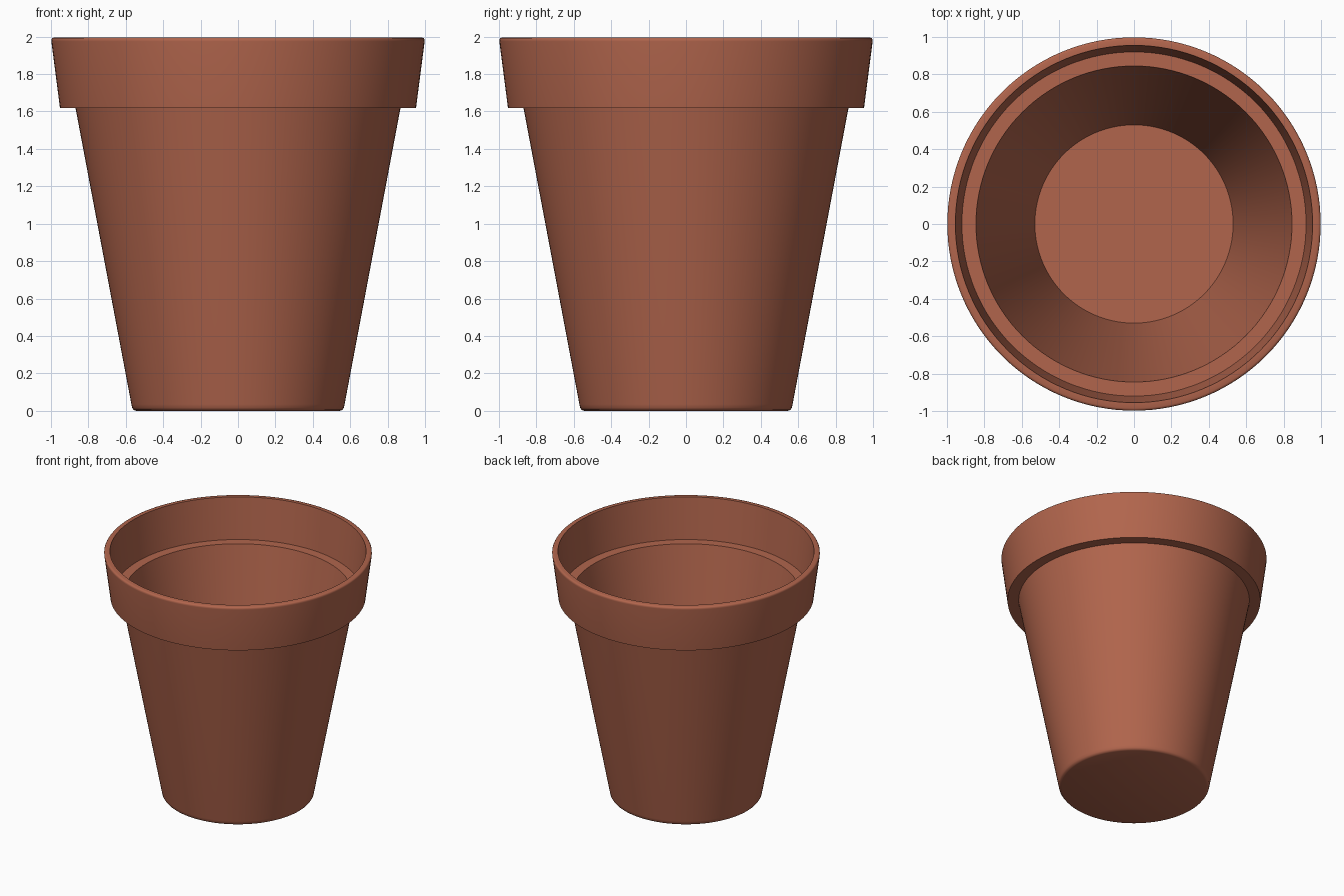
import bpy
import bmesh
from math import radians, tau
from mathutils import Vector

cube = bpy.data.objects.get("Cube")
if cube:
    bpy.data.objects.remove(cube, do_unlink=True)

# Terracotta clay
clay = bpy.data.materials.new("terracotta")
clay.use_nodes = True
color = (0.44, 0.13, 0.073, 1)
clay.diffuse_color = color
bsdf = clay.node_tree.nodes["Principled BSDF"]
bsdf.inputs["Base Color"].default_value = color
bsdf.inputs["Roughness"].default_value = 0.8

# Closed wall section as (radius, height)
underside = [(0, 0), (0.545, 0), (0.558, 0.005), (0.566, 0.016), (0.57, 0.035)]
collar = [(0.869, 1.62), (0.952, 1.62), (0.998, 1.975)]
lip = [(0.998, 1.985), (0.993, 1.992), (0.985, 1.995), (0.955, 1.995)]
inside = [(0.92, 1.66), (0.845, 1.66), (0.53, 0.04), (0, 0.04)]


def lathe(name, profile, steps):
    """Revolve a profile around the z axis into a smooth solid."""
    bm = bmesh.new()
    verts = [bm.verts.new((r, 0, z)) for r, z in profile]
    edges = [bm.edges.new(pair) for pair in zip(verts, verts[1:])]
    bmesh.ops.spin(bm, geom=verts + edges, cent=Vector(), axis=(0, 0, 1),
                   angle=tau, steps=steps, use_merge=True)
    bmesh.ops.remove_doubles(bm, verts=bm.verts, dist=0.0001)
    bmesh.ops.recalc_face_normals(bm, faces=bm.faces)
    mesh = bpy.data.meshes.new(name)
    bm.to_mesh(mesh)
    bm.free()
    mesh.materials.append(clay)
    obj = bpy.data.objects.new(name, mesh)
    bpy.context.collection.objects.link(obj)
    bpy.ops.object.select_all(action="DESELECT")
    obj.select_set(True)
    bpy.context.view_layer.objects.active = obj
    bpy.ops.object.shade_smooth_by_angle(angle=radians(55))
    return obj


# Tapered pot with overhanging collar and inner ledge
lathe("flower_pot", underside + collar + lip + inside, 128)
